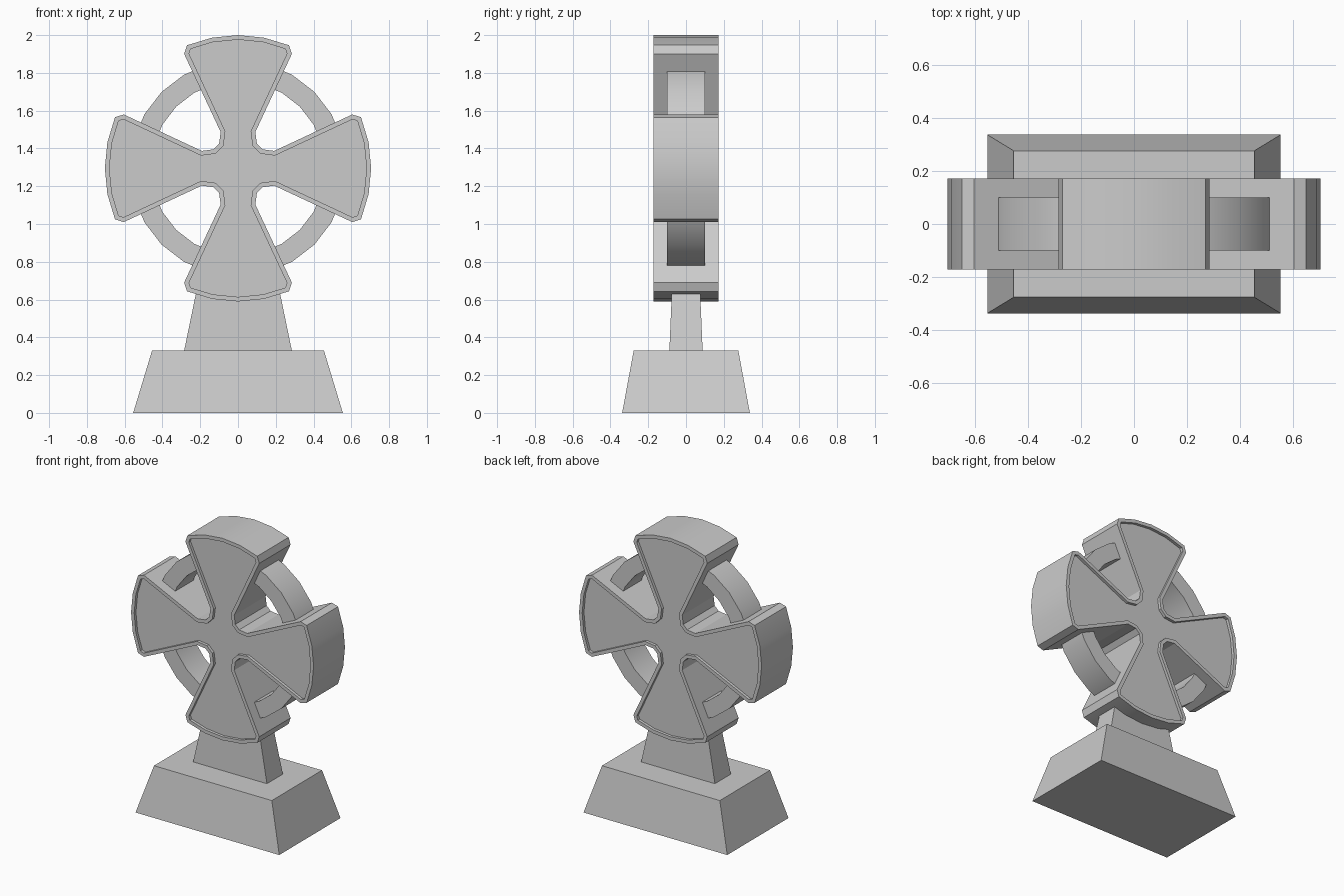
import bpy, bmesh, math

if "Cube" in bpy.data.objects:
    bpy.data.objects.remove(bpy.data.objects["Cube"])

CZ = 1.295  # height of the wheel centre


def finish(name, bm, smooth=False):
    bmesh.ops.recalc_face_normals(bm, faces=bm.faces[:])
    me = bpy.data.meshes.new(name)
    bm.to_mesh(me)
    bm.free()
    ob = bpy.data.objects.new(name, me)
    bpy.context.collection.objects.link(ob)
    if smooth:
        bpy.ops.object.select_all(action='DESELECT')
        ob.select_set(True)
        bpy.context.view_layer.objects.active = ob
        bpy.ops.object.shade_smooth_by_angle(angle=math.radians(25))
    return ob


def tapered_block(name, z0, z1, bottom, top):
    bm = bmesh.new()
    bmesh.ops.create_cube(bm, size=2)
    for v in bm.verts:
        hx, hy = top if v.co.z > 0 else bottom
        v.co = (v.co.x * hx, v.co.y * hy, z1 if v.co.z > 0 else z0)
    return finish(name, bm)


# plinth and neck
tapered_block("plinth", 0, 0.33, (0.555, 0.338), (0.455, 0.277))
tapered_block("neck", 0.33, 0.66, (0.285, 0.088), (0.217, 0.074))

# flared cross: one arm's outline, turned four times
arm = [(0.13, 0.10), (0.10, 0.13), (0.092, 0.192), (0.285, 0.605)]
arm += [(0.705 * math.sin(math.radians(a)), 0.705 * math.cos(math.radians(a)))
        for a in (22.5, 11.25, 0, -11.25, -22.5)]
arm += [(-0.285, 0.605), (-0.092, 0.192)]
arm = arm[1:] + [(-0.10, 0.13)]
outline = []
for k in range(4):
    c, s = round(math.cos(k * math.pi / 2)), round(math.sin(k * math.pi / 2))
    outline += [(x * c - z * s, x * s + z * c) for x, z in arm]

H = 0.173
bm = bmesh.new()
front = bm.faces.new([bm.verts.new((x, -H, z + CZ)) for x, z in outline])
back = bm.faces.new([bm.verts.new((x, H, z + CZ)) for x, z in reversed(outline)])
n = len(outline)
fv, bv = list(front.verts), list(back.verts)[::-1]
for i in range(n):
    j = (i + 1) % n
    bm.faces.new((fv[i], bv[i], bv[j], fv[j]))
bmesh.ops.recalc_face_normals(bm, faces=bm.faces[:])
# sunken panels with a raised rim on both faces
bmesh.ops.inset_individual(bm, faces=[front, back], thickness=0.024, use_even_offset=True)
bmesh.ops.inset_individual(bm, faces=[front, back], thickness=0.0, depth=-0.02)
finish("cross", bm, True)

# ring joining the arms
SEG = 24
bm = bmesh.new()
section = [(0.462, -0.1), (0.572, -0.1), (0.572, 0.1), (0.462, 0.1)]
loops = []
for i in range(SEG):
    a = 2 * math.pi * i / SEG
    loops.append([bm.verts.new((r * math.cos(a), y, CZ + r * math.sin(a))) for r, y in section])
for i in range(SEG):
    p, q = loops[i], loops[(i + 1) % SEG]
    for k in range(4):
        m = (k + 1) % 4
        bm.faces.new((p[k], p[m], q[m], q[k]))
finish("ring", bm, True)
